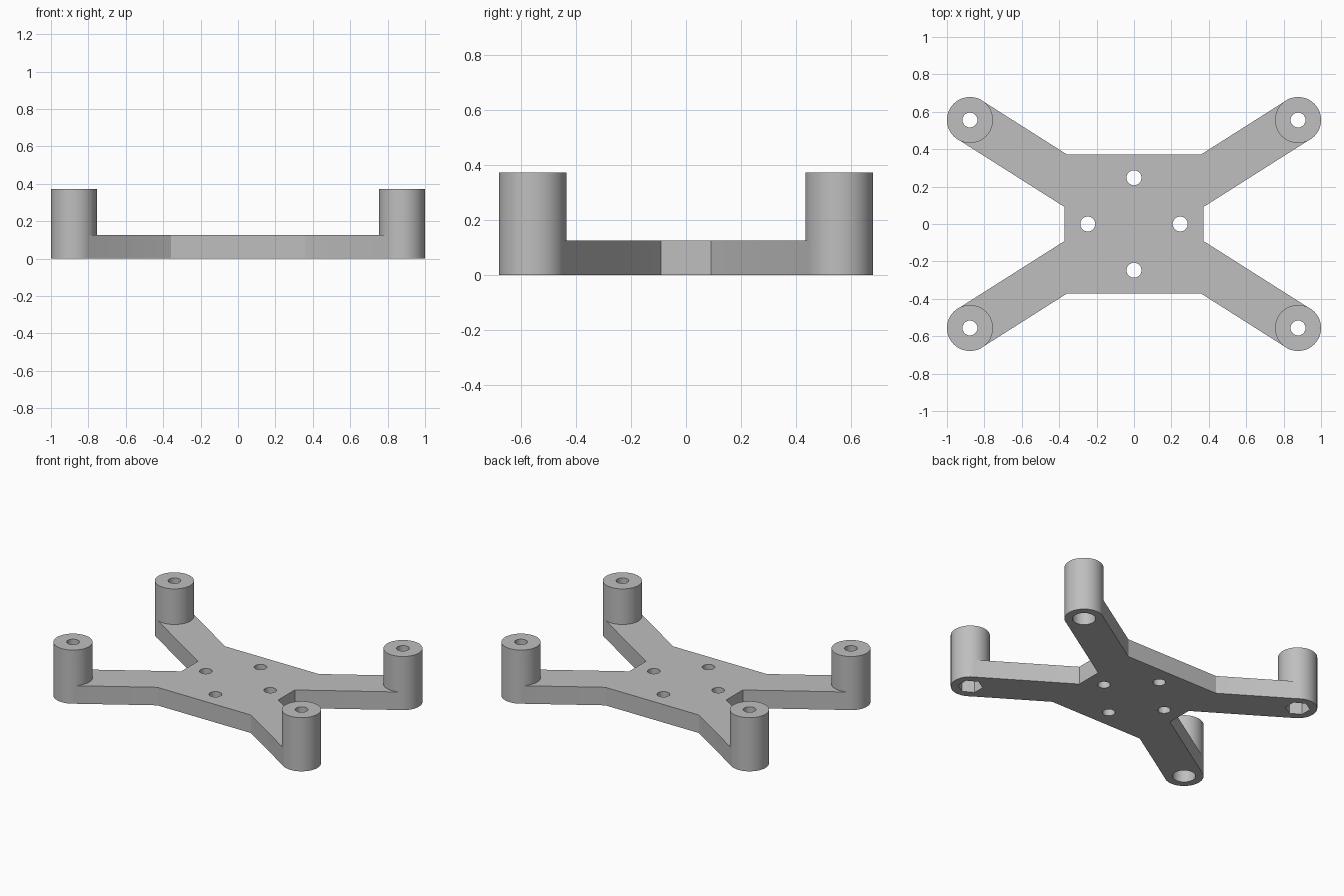
import bpy, bmesh, math
from mathutils import Matrix, Vector

cube = bpy.data.objects.get("Cube")
if cube:
    bpy.data.objects.remove(cube, do_unlink=True)

# Main sizes
POST = Vector((0.877, 0.556))
POST_R, POST_H = 0.123, 0.372
PLATE_H, HALF, ARM = 0.125, 0.372, 0.122
HOLE_R = 0.04
SIGNS = [(1, 1), (-1, 1), (-1, -1), (1, -1)]
posts = [(POST.x * sx, POST.y * sy) for sx, sy in SIGNS]

grey = bpy.data.materials.new("light_grey")
grey.use_nodes = True
colour = (0.52, 0.52, 0.52, 1)
grey.diffuse_color = colour
grey.node_tree.nodes["Principled BSDF"].inputs["Base Color"].default_value = colour


def add_object(name, bm):
    bmesh.ops.recalc_face_normals(bm, faces=bm.faces)
    mesh = bpy.data.meshes.new(name)
    bm.to_mesh(mesh)
    bm.free()
    mesh.materials.append(grey)
    obj = bpy.data.objects.new(name, mesh)
    bpy.context.collection.objects.link(obj)
    return obj


def cylinders(name, centres, radius, z0, z1, sides=64, turn=0.0):
    bm = bmesh.new()
    for x, y in centres:
        place = Matrix.Translation((x, y, (z0 + z1) / 2)) @ Matrix.Rotation(turn, 4, 'Z')
        bmesh.ops.create_cone(bm, cap_ends=True, segments=sides, radius1=radius,
                              radius2=radius, depth=z1 - z0, matrix=place)
    return add_object(name, bm)


def combine(target, tool, operation):
    tool.hide_render = True
    mod = target.modifiers.new(tool.name, 'BOOLEAN')
    mod.operation, mod.solver, mod.object = operation, 'EXACT', tool
    bpy.context.view_layer.objects.active = target
    bpy.ops.object.modifier_apply(modifier=mod.name)
    bpy.data.objects.remove(tool, do_unlink=True)


# Square centre with four diagonal arms: one quarter outline, mirrored round
along = POST.normalized()
side = Vector((-along.y, along.x)) * ARM
quarter = [Vector((HALF, (HALF * along.y - ARM) / along.x)), POST - side,
           POST + side, Vector(((HALF * along.x - ARM) / along.y, HALF))]
outline = []
for sx, sy in SIGNS:
    ordered = quarter if sx * sy > 0 else quarter[::-1]
    outline += [(p.x * sx, p.y * sy, 0) for p in ordered]
bm = bmesh.new()
base = bm.faces.new([bm.verts.new(p) for p in outline])
grown = bmesh.ops.extrude_face_region(bm, geom=[base], use_keep_orig=True)
top = [v for v in grown["geom"] if isinstance(v, bmesh.types.BMVert)]
bmesh.ops.translate(bm, verts=top, vec=(0, 0, PLATE_H))
bracket = add_object("mounting_bracket", bm)

# Corner posts
combine(bracket, cylinders("posts", posts, POST_R, 0, POST_H), 'UNION')

# Screw holes through posts and centre plate
centre = [(0.247, 0), (-0.247, 0), (0, 0.247), (0, -0.247)]
combine(bracket, cylinders("screw_holes", posts + centre, HOLE_R, -0.1, 0.5, 32), 'DIFFERENCE')

# Pockets underneath: round on one diagonal, hexagonal on the other
combine(bracket, cylinders("round_pockets", posts[0::2], 0.073, -0.1, 0.12, 48), 'DIFFERENCE')
combine(bracket, cylinders("nut_pockets", posts[1::2], 0.079, -0.1, 0.12, 6, 0.0), 'DIFFERENCE')

bpy.ops.object.select_all(action='DESELECT')
bracket.select_set(True)
bpy.context.view_layer.objects.active = bracket
bpy.ops.object.shade_smooth_by_angle(angle=math.radians(30))
